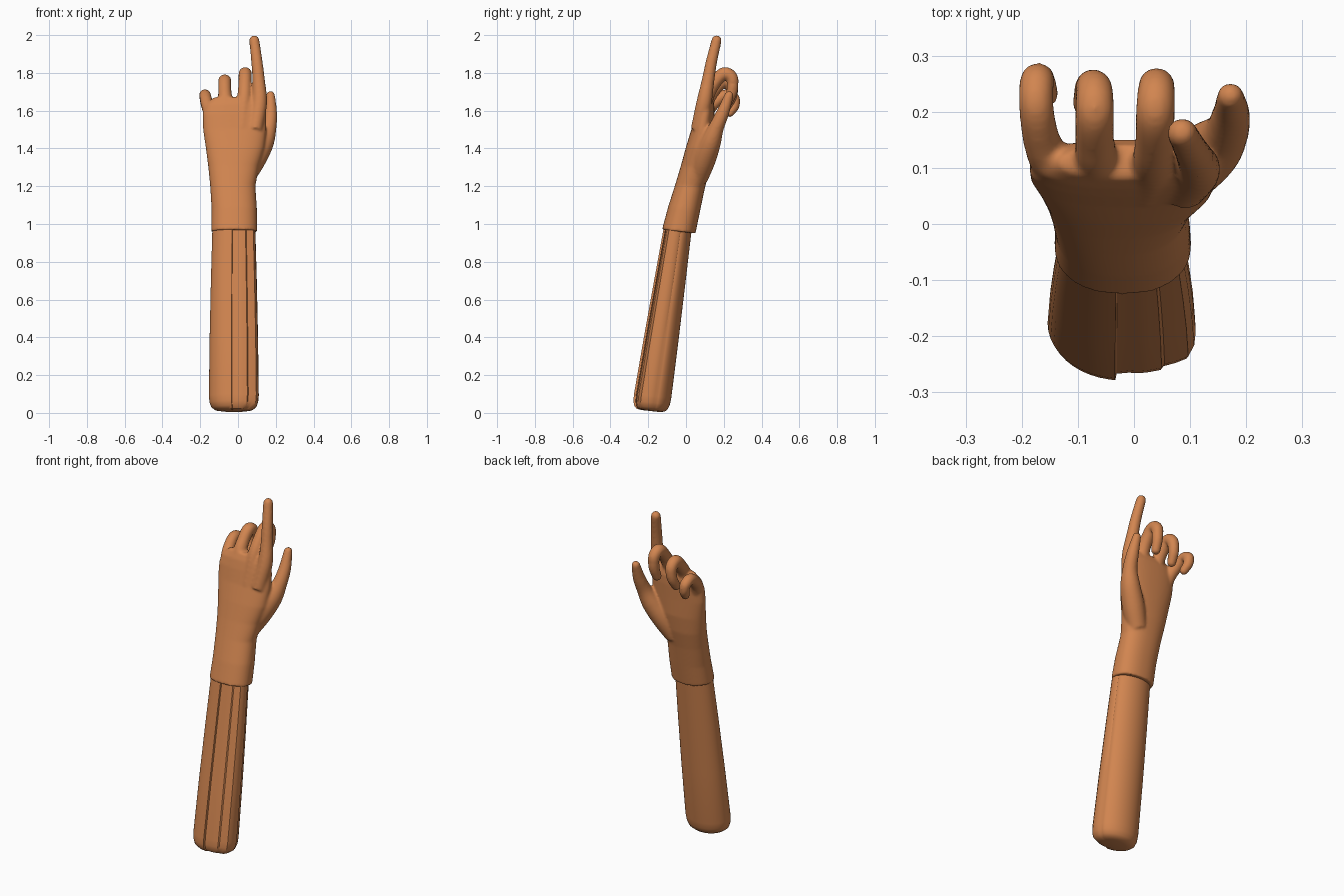
import bpy, bmesh
from math import sin, cos, pi, radians, copysign
from mathutils import Vector

if "Cube" in bpy.data.objects:
    bpy.data.objects.remove(bpy.data.objects["Cube"])

skin = bpy.data.materials.new("warm_tan")
skin.use_nodes = True
colour = (0.64, 0.235, 0.08, 1)
skin.diffuse_color = colour
skin.node_tree.nodes["Principled BSDF"].inputs["Base Color"].default_value = colour


def loft(bm, rings):
    """Skin a list of point rings and cap both ends."""
    loops = [[bm.verts.new(p) for p in ring] for ring in rings]
    n = len(loops[0])
    for a, b in zip(loops, loops[1:]):
        for i in range(n):
            j = (i + 1) % n
            bm.faces.new((a[i], a[j], b[j], b[i]))
    bm.faces.new(loops[0][::-1])
    bm.faces.new(loops[-1])


def spline(points, steps=7):
    """Catmull-Rom samples of (x, y, z, radius) points."""
    p = [Vector(q) for q in points]
    p = [2 * p[0] - p[1]] + p + [2 * p[-1] - p[-2]]
    out = []
    for a, b, c, d in zip(p, p[1:], p[2:], p[3:]):
        for s in range(steps):
            t = s / steps
            out.append(0.5 * (2 * b + (c - a) * t + (2 * a - 5 * b + 4 * c - d) * t * t
                              + (3 * b - a - 3 * c + d) * t ** 3))
    return out + [p[-2]]


def tube(bm, points, sides=20):
    """Tapered tube with a round tip."""
    path = spline(points)
    rings = []
    for i, q in enumerate(path):
        tangent = (path[min(i + 1, len(path) - 1)] - path[max(i - 1, 0)]).to_3d()
        turn = tangent.to_track_quat('Z', 'X')
        rings.append([q.to_3d() + turn @ Vector((cos(a), sin(a), 0)) * q.w
                      for a in (2 * pi * k / sides for k in range(sides))])
    loft(bm, rings)
    tip = bmesh.ops.create_icosphere(bm, subdivisions=3, radius=path[-1].w)
    bmesh.ops.translate(bm, verts=tip["verts"], vec=path[-1].to_3d())


def finish(bm, name):
    bmesh.ops.recalc_face_normals(bm, faces=bm.faces)
    mesh = bpy.data.meshes.new(name)
    bm.to_mesh(mesh)
    bm.free()
    mesh.materials.append(skin)
    ob = bpy.data.objects.new(name, mesh)
    bpy.context.collection.objects.link(ob)
    bpy.ops.object.select_all(action='DESELECT')
    ob.select_set(True)
    bpy.context.view_layer.objects.active = ob
    return ob


TILT = -0.11  # cross-sections lean with the arm

# Forearm: round at the back, flattened and grooved at the front
profile = [(cos(a), sin(a)) for a in (radians(d) for d in range(28, 264, 8))]
profile += [(-0.09, -1.0), (-0.07, -0.88), (0.1, -0.86), (0.25, -0.87), (0.38, -0.85),
            (0.54, -0.81), (0.58, -0.74), (0.75, -0.68), (0.9, -0.6), (0.98, -0.4),
            (1.0, -0.15), (0.99, 0.1), (0.93, 0.22), (0.93, 0.32)]
rings = []
for z, scale in [(0.01, 0.5), (0.015, 0.75), (0.03, 0.9), (0.055, 0.975), (0.09, 1.0),
                 (0.4, 0.97), (0.7, 0.92), (0.98, 0.86)]:
    cx, cy = -0.022, -0.19 + 0.15 * z
    ry = 0.1 - 0.015 * z
    rings.append([(cx + u * 0.132 * scale, cy + v * ry * scale, z + TILT * v * ry * scale)
                  for u, v in profile])
forearm_mesh = bmesh.new()
loft(forearm_mesh, rings)
finish(forearm_mesh, "forearm")
bpy.ops.object.shade_smooth_by_angle(angle=radians(35))

# Wrist and palm: height, left, right, front, back of each cross-section
hand_mesh = bmesh.new()
sections = [(0.96, -0.142, 0.102, -0.127, 0.05), (1.08, -0.14, 0.1, -0.095, 0.075),
            (1.2, -0.147, 0.092, -0.057, 0.1), (1.3, -0.157, 0.11, -0.027, 0.125),
            (1.4, -0.17, 0.14, 0.0, 0.14), (1.5, -0.185, 0.15, 0.03, 0.145),
            (1.58, -0.187, 0.15, 0.048, 0.15), (1.63, -0.172, 0.143, 0.062, 0.15),
            (1.67, -0.13, 0.11, 0.08, 0.14)]
rings = []
for z, x0, x1, y0, y1 in sections:
    ring = []
    for k in range(48):
        c, s = cos(2 * pi * k / 48), sin(2 * pi * k / 48)
        u, v = copysign(abs(c) ** 0.88, c), copysign(abs(s) ** 0.88, s)
        y = v * (y1 - y0) / 2
        ring.append(((x0 + x1) / 2 + u * (x1 - x0) / 2, (y0 + y1) / 2 + y, z + TILT * y))
    rings.append(ring)
loft(hand_mesh, rings)

# Pointing finger, three curled fingers and the thumb: x, y, z, radius
digits = {
    "index": [(0.09, 0.065, 1.5, 0.04), (0.113, 0.095, 1.64, 0.041), (0.11, 0.115, 1.75, 0.034),
              (0.1, 0.135, 1.86, 0.03), (0.086, 0.162, 1.972, 0.027)],
    "middle": [(0.02, 0.065, 1.5, 0.037), (0.033, 0.105, 1.66, 0.038), (0.037, 0.15, 1.745, 0.035),
               (0.038, 0.2, 1.795, 0.035), (0.04, 0.242, 1.775, 0.033),
               (0.04, 0.245, 1.71, 0.03), (0.035, 0.225, 1.65, 0.026)],
    "ring": [(-0.045, 0.065, 1.48, 0.037), (-0.065, 0.108, 1.64, 0.038),
             (-0.07, 0.15, 1.71, 0.035), (-0.07, 0.2, 1.757, 0.035), (-0.071, 0.24, 1.735, 0.033),
             (-0.077, 0.242, 1.675, 0.029), (-0.085, 0.215, 1.62, 0.025)],
    "little": [(-0.12, 0.07, 1.46, 0.037), (-0.148, 0.11, 1.59, 0.037),
               (-0.166, 0.155, 1.645, 0.033), (-0.174, 0.21, 1.682, 0.031),
               (-0.173, 0.253, 1.665, 0.031), (-0.168, 0.255, 1.625, 0.028),
               (-0.158, 0.232, 1.59, 0.024)],
    "thumb": [(0.03, 0.06, 1.24, 0.055), (0.085, 0.095, 1.34, 0.062), (0.135, 0.13, 1.43, 0.055),
              (0.163, 0.16, 1.51, 0.041), (0.173, 0.195, 1.59, 0.034),
              (0.172, 0.228, 1.68, 0.024)],
}
for path in digits.values():
    tube(hand_mesh, path)
hand = finish(hand_mesh, "hand")

# Fuse the parts into one smooth skin
fuse = hand.modifiers.new("fuse", 'REMESH')
fuse.mode = 'VOXEL'
fuse.voxel_size = 0.007
fuse.use_smooth_shade = True
soften = hand.modifiers.new("soften", 'SMOOTH')
soften.factor = 0.5
soften.iterations = 7
